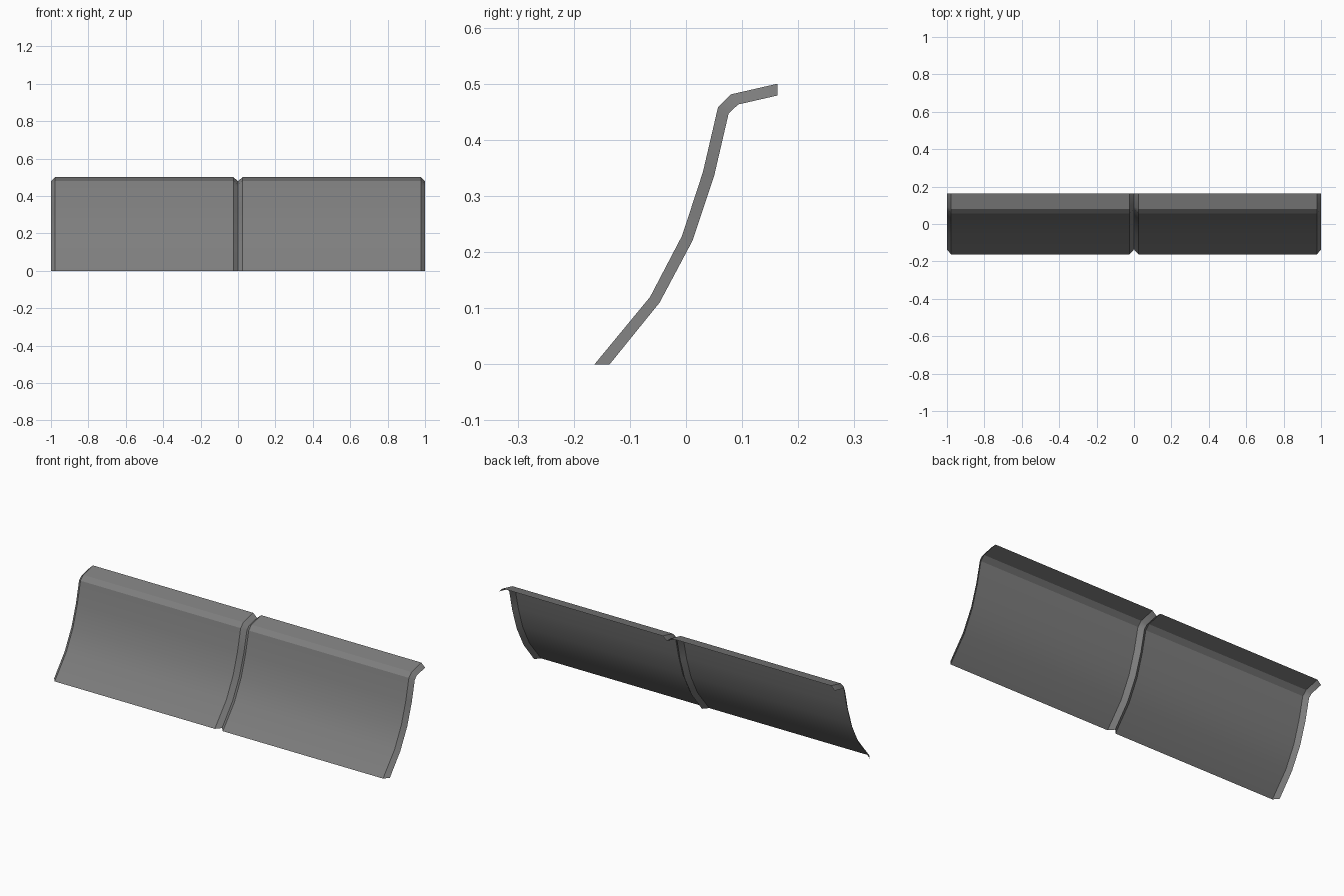
import bpy
import bmesh
import math

cube = bpy.data.objects.get("Cube")
if cube:
    bpy.data.objects.remove(cube, do_unlink=True)

# Plain grey material
grey = bpy.data.materials.new("mid grey")
grey.use_nodes = True
colour = (0.21, 0.21, 0.21, 1)
grey.diffuse_color = colour
grey.node_tree.nodes["Principled BSDF"].inputs["Base Color"].default_value = colour

# Side profiles (y, z): raised face, and the recessed line of the seams
FACE = [(-0.163, 0), (-0.064, 0.12), (-0.007, 0.229), (0.03, 0.342),
        (0.057, 0.458), (0.08, 0.481), (0.163, 0.5)]
SEAM = [(-0.136, 0), (-0.047, 0.11), (0.012, 0.221), (0.05, 0.335),
        (0.076, 0.447), (0.093, 0.463), (0.163, 0.479)]

# Sections along the length: bevelled ends and a V seam in the middle
SECTIONS = [(-1, SEAM), (-0.978, FACE), (-0.024, FACE), (0, SEAM),
            (0.024, FACE), (0.978, FACE), (1, SEAM)]

# Curved panel sheet, lofted through the sections
bm = bmesh.new()
rows = [[bm.verts.new((x, y, z)) for y, z in profile] for x, profile in SECTIONS]
for a, b in zip(rows, rows[1:]):
    for i in range(len(a) - 1):
        bm.faces.new((a[i], b[i], b[i + 1], a[i + 1]))
mesh = bpy.data.meshes.new("curved_panel")
bm.to_mesh(mesh)
bm.free()
mesh.materials.append(grey)

panel = bpy.data.objects.new("curved_panel", mesh)
bpy.context.collection.objects.link(panel)
bpy.ops.object.select_all(action="DESELECT")
panel.select_set(True)
bpy.context.view_layer.objects.active = panel
bpy.ops.object.shade_smooth_by_angle(angle=math.radians(30))
